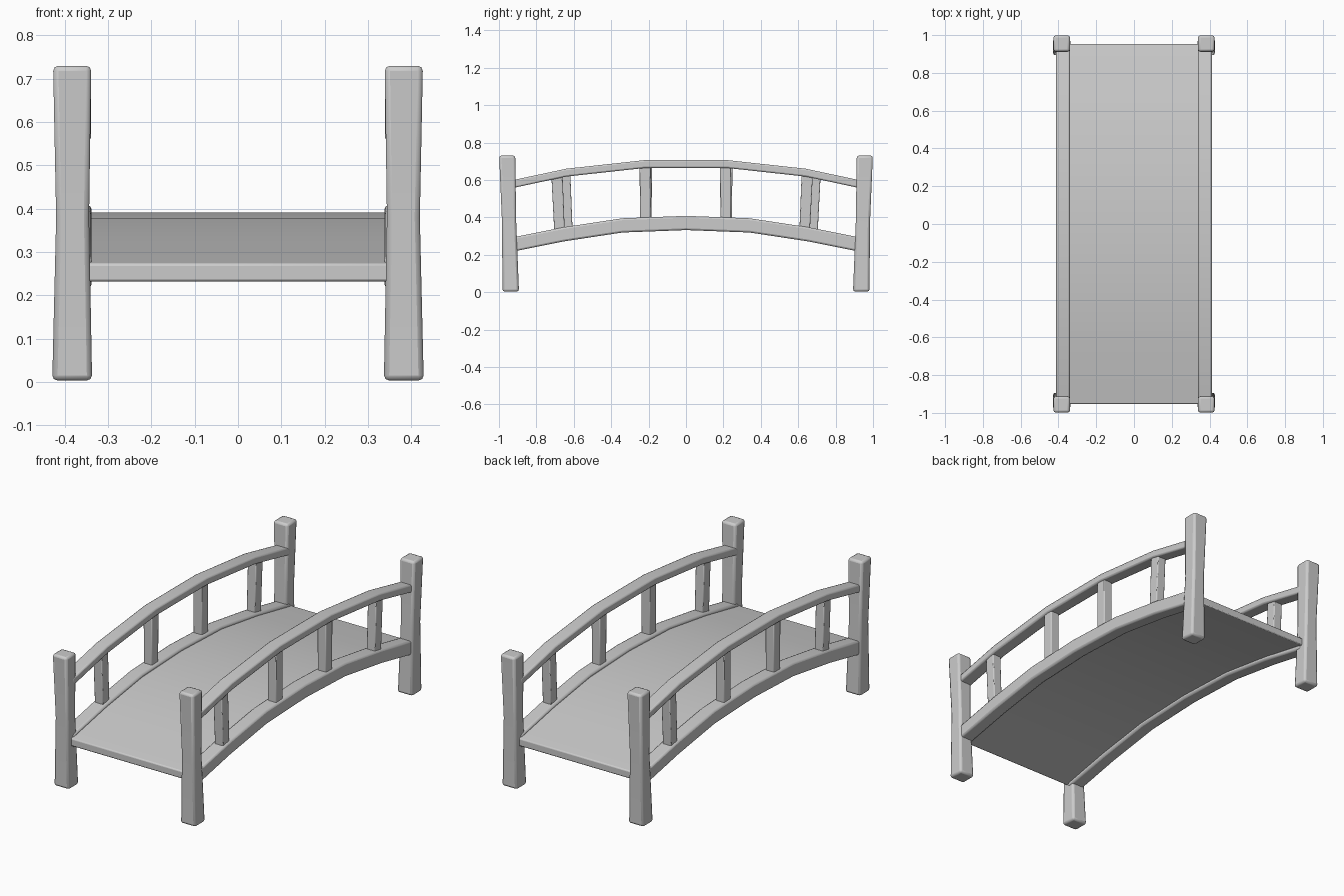
import bpy, bmesh
from mathutils import Vector

if "Cube" in bpy.data.objects:
    bpy.data.objects.remove(bpy.data.objects["Cube"])


def loft(name, sections, bevel):
    """Box-section solid through a list of 4-corner rings."""
    bm = bmesh.new()
    rings = [[bm.verts.new(p) for p in s] for s in sections]
    for a, b in zip(rings, rings[1:]):
        for i in range(4):
            j = (i + 1) % 4
            bm.faces.new((a[i], a[j], b[j], b[i]))
    bm.faces.new(rings[0][::-1])
    bm.faces.new(rings[-1])
    bmesh.ops.recalc_face_normals(bm, faces=bm.faces)
    mesh = bpy.data.meshes.new(name)
    bm.to_mesh(mesh)
    bm.free()
    ob = bpy.data.objects.new(name, mesh)
    bpy.context.collection.objects.link(ob)
    m = ob.modifiers.new("bevel", 'BEVEL')
    m.width, m.segments, m.limit_method, m.angle_limit = bevel, 2, 'ANGLE', 0.8
    bpy.context.view_layer.objects.active = ob
    ob.select_set(True)
    bpy.ops.object.shade_smooth_by_angle(angle=0.6)
    ob.select_set(False)
    return ob


def upright(name, stations, bevel):
    """Stations: centre x, y, z, half size x, half size y."""
    return loft(name, [[(x + i * a, y + j * b, z) for i, j in
                        ((-1, -1), (1, -1), (1, 1), (-1, 1))]
                       for x, y, z, a, b in stations], bevel)


def arch(name, x, half_w, half_h, path, bevel):
    """Bar following an arched (y, z) path."""
    return loft(name, [[(x + i * half_w, y, z + j * half_h) for i, j in
                        ((-1, -1), (1, -1), (1, 1), (-1, 1))]
                       for y, z in path], bevel)


def mirrored(half):
    return [(-y, z) for y, z in half] + [(y, z) for y, z in half[::-1] if y > 0]


beam_path = mirrored([(0.94, 0.252), (0.65, 0.310), (0.34, 0.357), (0, 0.370)])
rail_path = mirrored([(0.94, 0.575), (0.64, 0.639), (0.22, 0.685)])

# arched walking surface
deck_path = [(y * 0.953 / 0.94, z) for y, z in beam_path]
arch("deck", 0, 0.36, 0.021, deck_path, 0.006)

for s, side in ((-1, "left"), (1, "right")):
    # side beam and handrail
    arch(side + "_beam", s * 0.376, 0.038, 0.038, beam_path, 0.010)
    arch(side + "_handrail", s * 0.376, 0.036, 0.021, rail_path, 0.008)

    # corner posts, waisted and leaning slightly outwards
    for e, end in ((-1, "front"), (1, "back")):
        upright(f"{side}_{end}_post", [
            (s * 0.383, e * 0.937, 0.003, 0.046, 0.044),
            (s * 0.382, e * 0.946, 0.38, 0.038, 0.038),
            (s * 0.383, e * 0.956, 0.73, 0.044, 0.043)], 0.012)

    # balusters between beam and handrail
    for n, y in enumerate((-0.682, -0.218, 0.212, 0.640)):
        lean = 0.012 if y > 0.4 else -0.012 if y < -0.4 else 0
        yc = s * y
        upright(f"{side}_baluster_{n + 1}", [
            (s * 0.378, yc - s * lean * 0.5, 0.32 if lean else 0.37, 0.026, 0.028),
            (s * 0.378, yc + s * lean * 0.7, 0.635 if lean else 0.68, 0.026, 0.030)], 0.005)
